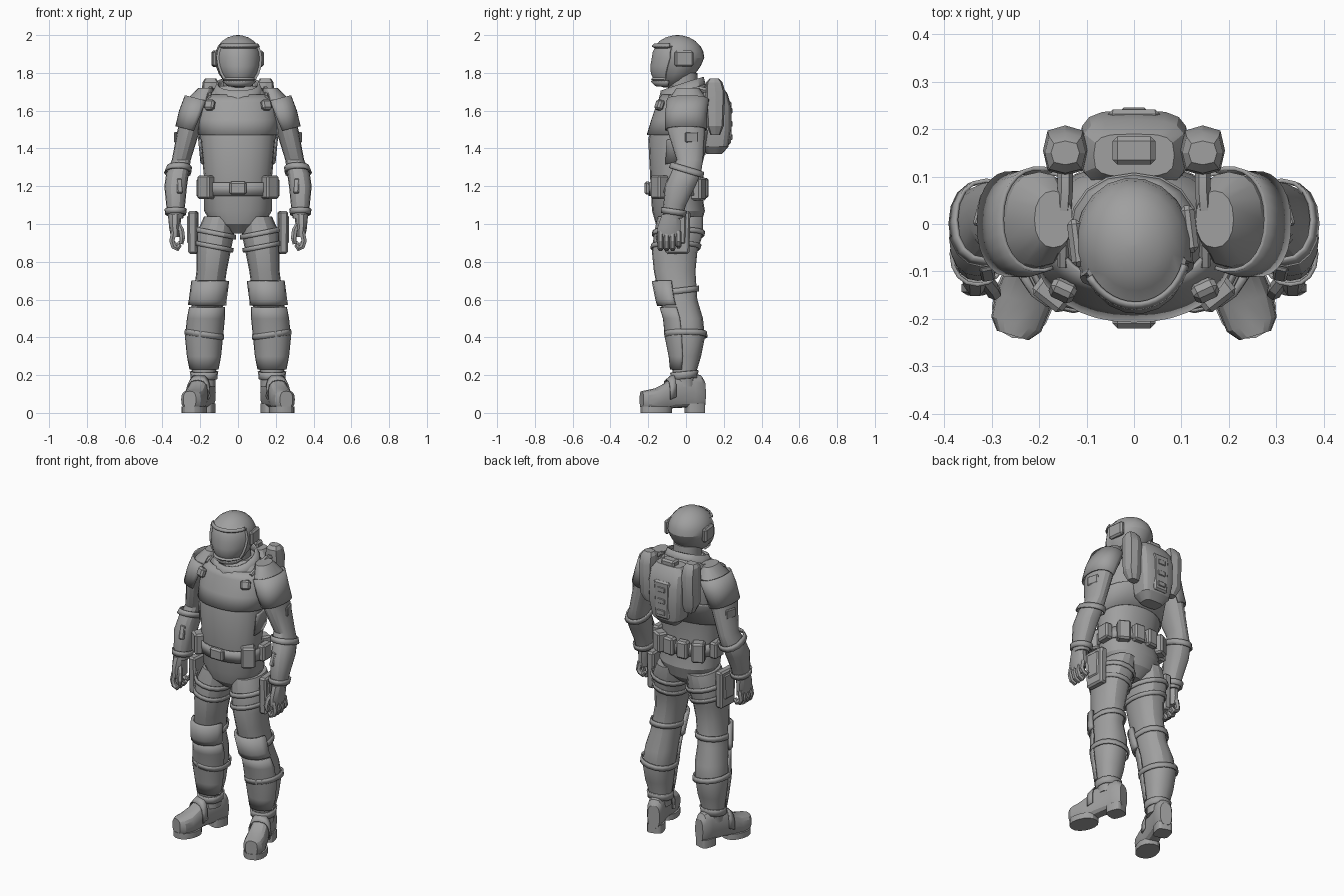
import bpy, bmesh
from math import cos, sin, radians, copysign
from mathutils import Matrix, Vector

cube = bpy.data.objects.get("Cube")
if cube:
    bpy.data.objects.remove(cube, do_unlink=True)

shade = (0.35, 0.35, 0.35, 1)
grey = bpy.data.materials.new("suit grey")
grey.use_nodes = True
grey.diffuse_color = shade
grey.node_tree.nodes["Principled BSDF"].inputs["Base Color"].default_value = shade

FRONT = (190, 350)
OUTSIDE = (-110, 110)


def finish(name, mesh, mirror=False, thick=0):
    mesh.materials.append(grey)
    mesh.shade_smooth()
    mesh.set_sharp_from_angle(angle=radians(25))
    part = bpy.data.objects.new(name, mesh)
    bpy.context.collection.objects.link(part)
    if thick:
        solid = part.modifiers.new("thickness", 'SOLIDIFY')
        solid.thickness, solid.offset = thick, 1
    if mirror:
        part.modifiers.new("mirror", 'MIRROR').use_mirror_merge = False


def mesh_from(bm, name, move):
    if move:
        bm.transform(move)
    mesh = bpy.data.meshes.new(name)
    bm.to_mesh(mesh)
    bm.free()
    return mesh


def loft(name, rings, sides=16, arc=None, thick=0, tilt=(0, 0), power=2.2,
         along='Z', mirror=False, move=None, edit=None):
    """Skin of oval rings (height, centre, centre, radius, radius); thickness leaves the ends open."""
    bm = bmesh.new()
    start, end = arc or (0, 360)
    count = sides + 1 if arc else sides
    rows = []
    for height, cx, cy, rx, ry in rings:
        row = []
        for i in range(count):
            angle = radians(start + (end - start) * i / sides)
            c, s = cos(angle), sin(angle)
            dx = rx * copysign(abs(c) ** (2 / power), c)
            dy = ry * copysign(abs(s) ** (2 / power), s)
            z = height + dx * tilt[0] + dy * tilt[1]
            point = (cx + dx, cy + dy, z) if along == 'Z' else (cx + dx, height, cy + dy)
            row.append(bm.verts.new(point))
        rows.append(row)
    for low, high in zip(rows, rows[1:]):
        for i in range(sides):
            j = (i + 1) % count
            bm.faces.new((low[i], low[j], high[j], high[i]))
    if not thick:
        bm.faces.new(rows[0][::-1])
        bm.faces.new(rows[-1])
        bmesh.ops.recalc_face_normals(bm, faces=bm.faces)
    if edit:
        edit(bm)
    finish(name, mesh_from(bm, name, move), mirror, thick)


def cover(name, body, bottom, top, grow=.004, thick=.008, **options):
    """Plate or band that follows part of a body profile."""
    heights = [bottom] + [r[0] for r in body if bottom < r[0] < top] + [top]
    rings = []
    for h in heights:
        for a, b in zip(body, body[1:]):
            if a[0] <= h <= b[0]:
                t = (h - a[0]) / (b[0] - a[0])
                ring = [p + (q - p) * t for p, q in zip(a, b)]
        rings.append((h, ring[1], ring[2], ring[3] + grow, ring[4] + grow))
    loft(name, rings, thick=thick, **options)


def box(name, centre, size, taper=1, turn=0, lean=0, bevel=.01, mirror=False):
    """Bevelled box; taper scales its bottom, turn and lean are in degrees."""
    bm = bmesh.new()
    bmesh.ops.create_cube(bm, size=1)
    for v in bm.verts:
        k = taper if v.co.z < 0 else 1
        v.co = Vector((v.co.x * size[0] * k, v.co.y * size[1] * k, v.co.z * size[2]))
    bmesh.ops.bevel(bm, geom=bm.edges[:], offset=bevel, segments=1, affect='EDGES')
    move = (Matrix.Translation(centre) @ Matrix.Rotation(radians(turn), 4, 'Z')
            @ Matrix.Rotation(radians(lean), 4, 'X'))
    finish(name, mesh_from(bm, name, move), mirror)


def tube(name, points, radius=.016):
    curve = bpy.data.curves.new(name, 'CURVE')
    curve.dimensions, curve.bevel_depth, curve.bevel_resolution = '3D', radius, 1
    curve.use_fill_caps = True
    spline = curve.splines.new('POLY')
    spline.points.add(len(points) - 1)
    for target, point in zip(spline.points, points):
        target.co = (*point, 1)
    spline.points[-1].radius = .7
    path = bpy.data.objects.new(name + "_path", curve)
    mesh = bpy.data.meshes.new_from_object(path)
    bpy.data.objects.remove(path)
    finish(name, mesh, mirror=True)


def turned(x, y, degrees):
    return Matrix.Translation((x, y, 0)) @ Matrix.Rotation(radians(degrees), 4, 'Z')


# Body profiles, from the bottom up
torso = [(.95, 0, -.04, .05, .07), (1, 0, -.04, .14, .12), (1.07, 0, -.04, .18, .14),
         (1.25, 0, -.06, .18, .13), (1.45, 0, -.04, .2, .16), (1.55, 0, -.02, .2, .15),
         (1.64, 0, -.01, .19, .13), (1.7, 0, 0, .14, .11), (1.73, 0, 0, .1, .09)]
arm = [(1.03, .33, -.07, .04, .05), (1.1, .33, -.06, .05, .06), (1.2, .33, -.03, .06, .08),
       (1.27, .32, 0, .06, .08), (1.34, .3, .02, .05, .07), (1.5, .26, 0, .06, .1),
       (1.58, .23, 0, .07, .1), (1.66, .2, .01, .07, .1), (1.72, .17, .01, .04, .06)]
leg = [(.14, .18, -.01, .06, .06), (.2, .18, -.01, .06, .06), (.3, .18, 0, .08, .08),
       (.4, .18, 0, .09, .1), (.5, .17, -.01, .09, .1), (.6, .16, -.04, .08, .1),
       (.75, .14, -.06, .08, .11), (.85, .13, -.06, .09, .12), (.95, .12, -.04, .1, .13),
       (1.04, .1, -.03, .08, .12)]

# Torso, neck and collar
loft("torso", torso, sides=20)
cover("chest_plate", torso, bottom=1.47, top=1.68, arc=FRONT, thick=.01)
cover("rib_guard", torso, bottom=1.33, top=1.46, arc=(-20, 200), tilt=(0, .25))
loft("neck", [(1.65, 0, -.01, .08, .08), (1.8, 0, -.02, .08, .08)])
collar = [(1.65, 0, -.02, .12, .11), (1.7, 0, -.02, .12, .11), (1.74, 0, -.02, .1, .1)]
cover("collar", collar, bottom=1.65, top=1.74, thick=.01, tilt=(0, .35))
cover("collar_rim", collar, bottom=1.67, top=1.7, grow=.01, tilt=(0, .35))
box("chest_clip", centre=(.15, -.14, 1.63), size=(.055, .035, .055), turn=25, lean=-20, mirror=True)

# Helmet with recessed visor
head = turned(0, -.045, 7)


def helmet_ring(degrees):
    rise, spread = sin(radians(degrees)), cos(radians(degrees))
    low = max(0, -rise)
    return (1.88 + rise * (.16 if low else .12), 0, -.05 * low, .125 * spread, .143 * spread)


def cut_visor(bm):
    face = []
    for f in bm.faces:
        middle = f.calc_center_median()
        if middle.y < -.05 and 1.75 < middle.z < 1.93:
            face.append(f)
    bmesh.ops.inset_region(bm, faces=face, thickness=.007, depth=.006)
    bmesh.ops.inset_region(bm, faces=face, thickness=.006, depth=-.012)


skull = [helmet_ring(a) for a in range(-80, 90, 16)] + [helmet_ring(89)]
loft("helmet", skull, sides=20, power=2, move=head, edit=cut_visor)
cover("brow_rim", skull, bottom=1.935, top=1.95, arc=(205, 335), power=2, move=head)
cover("jaw_guard", skull, bottom=1.735, top=1.76, arc=FRONT, power=2, move=head)
for side in (1, -1):
    box("ear_piece", centre=head @ Vector((side * .12, .02, 1.875)), size=(.03, .1, .085), turn=7)

# Arms and shoulder plates
loft("arm", arm, mirror=True)
cover("shoulder_plate", arm, bottom=1.5, top=1.66, arc=OUTSIDE, tilt=(.25, 0), mirror=True)
cover("elbow_band", arm, bottom=1.27, top=1.3, tilt=(0, -.3), mirror=True)
cover("wrist_cuff", arm, bottom=1.05, top=1.08, tilt=(0, -.15), mirror=True)
box("forearm_panel", centre=(.31, -.1, 1.2), size=(.03, .02, .08), turn=-12, lean=-18, bevel=.005, mirror=True)
box("arm_patch", centre=(.325, .03, 1.46), size=(.014, .07, .055), turn=15, bevel=.005, mirror=True)

# Gloved hands
loft("palm", [(.93, .33, -.09, .025, .06), (.98, .335, -.09, .03, .065), (1.05, .335, -.08, .035, .05)],
     sides=10, mirror=True)
for i in range(4):
    y = -.135 + i * .032
    tip = .015 if i == 3 else 0
    tube("finger", [(.34, y, .96), (.35, y, .91), (.34, y, .88 + tip), (.32, y, .87 + tip), (.305, y, .89 + tip)])
tube("thumb", [(.32, -.11, 1), (.3, -.135, .965), (.295, -.145, .925), (.3, -.14, .895)])

# Legs, knee guards and straps
loft("leg", leg, mirror=True)
cover("knee_guard", leg, bottom=.57, top=.7, thick=.018, sides=8, arc=FRONT, mirror=True)
cover("knee_band", leg, bottom=.63, top=.66, tilt=(0, .12), mirror=True)
cover("shin_guard", leg, bottom=.23, top=.56, arc=FRONT, mirror=True)
cover("shin_strap", leg, bottom=.4, top=.43, grow=.006, tilt=(.15, 0), mirror=True)
for z in (.95, .88):
    cover("thigh_strap", leg, bottom=z - .012, top=z + .012, grow=.002, tilt=(.2, 0), mirror=True)
box("thigh_holster", centre=(.237, -.045, .955), size=(.05, .135, .225), taper=.92, turn=4, mirror=True)
box("holster_flap", centre=(.258, -.045, .97), size=(.02, .09, .15), taper=.9, turn=4, mirror=True, bevel=.007)

# Boots, turned outwards
splay = turned(.19, -.02, 17)
boot = [(-.225, 0, .07, .035, .045), (-.2, 0, .07, .055, .05), (-.15, 0, .07, .06, .06),
        (-.1, 0, .085, .055, .07), (-.05, 0, .11, .05, .085), (.06, 0, .12, .05, .09),
        (.1, 0, .11, .045, .09), (.12, 0, .1, .035, .07)]
loft("boot", boot, power=2.8, along='Y', move=splay, mirror=True)
cover("instep_strap", boot, bottom=-.085, top=-.05, thick=-.007, sides=8, arc=(-10, 190),
      power=2.8, along='Y', move=splay, mirror=True)
loft("toe_sole", [(z, 0, -.145, .064, .085) for z in (0, .035)], move=splay, mirror=True)
loft("heel", [(z, 0, .07, .047, .05) for z in (0, .05)], power=3.5, move=splay, mirror=True)
cover("boot_cuff", leg, bottom=.18, top=.22, tilt=(0, .1), mirror=True)

# Belt, buckle and pouches
cover("belt", torso, bottom=1.15, top=1.22, thick=.01, sides=20)
box("buckle", centre=(0, -.203, 1.19), size=(.09, .034, .07))
box("front_pouch", centre=(.167, -.14, 1.195), size=(.08, .07, .125), turn=38, mirror=True)
box("side_pouch", centre=(.195, -.02, 1.19), size=(.05, .085, .1), mirror=True)
box("back_pouch", centre=(.13, .065, 1.185), size=(.075, .065, .12), turn=-28, mirror=True)
box("rear_pouch", centre=(.045, .093, 1.19), size=(.07, .05, .105), turn=-5, mirror=True)

# Backpack
loft("pack_core", [(1.37, 0, .15, .06, .04), (1.41, 0, .155, .095, .07), (1.5, 0, .16, .11, .08),
                   (1.62, 0, .16, .115, .08), (1.69, 0, .15, .11, .07), (1.73, 0, .145, .085, .045)], power=3.5)
box("pack_panel", centre=(0, .222, 1.535), size=(.11, .04, .23), taper=.85)
for z in (1.46, 1.53, 1.6):
    box("pack_slot", centre=(0, .241, z), size=(.05, .009, .03), bevel=.003)
loft("pack_side", [(1.47, .135, .155, .03, .025), (1.52, .145, .155, .045, .045), (1.7, .145, .155, .047, .053),
                   (1.75, .145, .15, .043, .043), (1.77, .145, .15, .03, .025)], sides=8, power=3, mirror=True)
box("pack_handle", centre=(0, .155, 1.74), size=(.09, .06, .04))
tube("pack_strap", [(.145, .14, 1.7), (.145, .07, 1.715), (.15, 0, 1.7), (.15, -.09, 1.67)])
